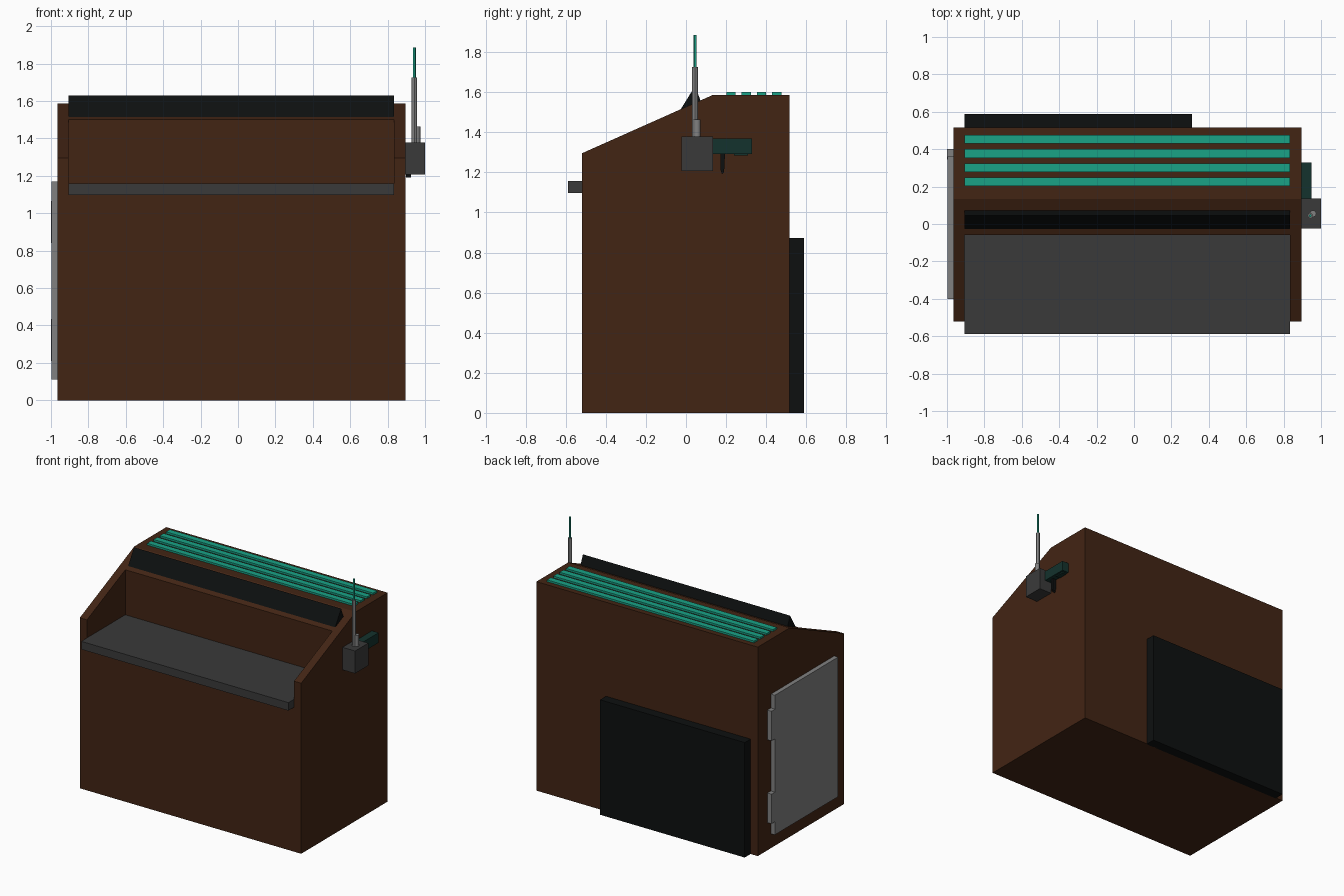
import bpy, bmesh
from mathutils import Vector

if "Cube" in bpy.data.objects:
    bpy.data.objects.remove(bpy.data.objects["Cube"])


def material(name, r, g, b):
    m = bpy.data.materials.new(name)
    m.diffuse_color = (r, g, b, 1)
    m.use_nodes = True
    m.node_tree.nodes["Principled BSDF"].inputs["Base Color"].default_value = m.diffuse_color
    return m


BROWN = material("brown_wood", 0.055, 0.018, 0.007)
TEAL = material("teal", 0.01, 0.36, 0.24)
DARK_TEAL = material("dark_teal", 0.007, 0.032, 0.026)
BLACK = material("black", 0.004, 0.005, 0.005)
DARK = material("dark_grey", 0.042, 0.042, 0.042)
GREY = material("mid_grey", 0.22, 0.22, 0.22)


def prism(name, profile, x0, x1, mat):
    """Extrude a (y, z) profile along x."""
    bm = bmesh.new()
    face = bm.faces.new([bm.verts.new((x0, y, z)) for y, z in profile])
    ext = bmesh.ops.extrude_face_region(bm, geom=[face])
    verts = [v for v in ext["geom"] if isinstance(v, bmesh.types.BMVert)]
    bmesh.ops.translate(bm, verts=verts, vec=Vector((x1 - x0, 0, 0)))
    bmesh.ops.recalc_face_normals(bm, faces=bm.faces)
    mesh = bpy.data.meshes.new(name)
    bm.to_mesh(mesh)
    bm.free()
    obj = bpy.data.objects.new(name, mesh)
    bpy.context.collection.objects.link(obj)
    if mat:
        mesh.materials.append(mat)
    return obj


def box(name, x, y, z, mat):
    return prism(name, [(y[0], z[0]), (y[1], z[0]), (y[1], z[1]), (y[0], z[1])], x[0], x[1], mat)


def rod(name, x, y, z0, z1, radius, mat):
    bpy.ops.mesh.primitive_cylinder_add(vertices=12, radius=radius, depth=z1 - z0,
                                        location=(x, y, (z0 + z1) / 2))
    obj = bpy.context.object
    obj.name = name
    obj.data.materials.append(mat)
    bpy.ops.object.shade_smooth_by_angle()


INNER = (-0.905, 0.835)   # span between the side walls

# cabinet body with sloped top, recess cut out above the tray
body = prism("cabinet_body", [(-0.52, 0), (0.517, 0), (0.517, 1.587), (0.135, 1.587), (-0.52, 1.295)],
             -0.965, 0.895, BROWN)
cutter = box("recess_cutter", INNER, (-0.8, -0.06), (1.1, 1.9), BROWN)
cutter.hide_render = True
mod = body.modifiers.new("recess", "BOOLEAN")
mod.operation = "DIFFERENCE"
mod.object = cutter
bpy.context.view_layer.objects.active = body
bpy.ops.object.modifier_apply(modifier="recess")
bpy.data.objects.remove(cutter)

# work tray and hood strip
box("work_tray", INNER, (-0.588, -0.06), (1.097, 1.158), DARK)
prism("hood_strip", [(-0.028, 1.512), (0.045, 1.63), (0.073, 1.557)], *INNER, BLACK)

# vent slats on the top
for i in range(4):
    y = 0.202 + i * 0.076
    box(f"top_slat_{i + 1}", INNER, (y, y + 0.046), (1.58, 1.601), TEAL)

# rear panel
box("rear_panel", (-0.905, 0.31), (0.51, 0.588), (0, 0.873), BLACK)

# side door with two hinges
box("side_door", (-0.998, -0.96), (-0.4, 0.36), (0.11, 1.17), GREY)
for i, z in enumerate((0.21, 0.84)):
    box(f"door_hinge_{i + 1}", (-1.0, -0.96), (0.345, 0.402), (z, z + 0.225), GREY)

# holder with handheld tool
box("tool_holder", (0.89, 1.0), (-0.023, 0.135), (1.207, 1.378), DARK)
box("tool_barrel", (0.89, 0.95), (0.13, 0.33), (1.293, 1.369), DARK_TEAL)
box("tool_guard", (0.9, 0.935), (0.24, 0.31), (1.284, 1.30), DARK_TEAL)
prism("tool_trigger", [(0.172, 1.3), (0.172, 1.215), (0.18, 1.19), (0.19, 1.2), (0.195, 1.3)],
      0.897, 0.925, BLACK)

# antenna
rod("antenna_stub", 0.957, 0.055, 1.37, 1.463, 0.018, GREY)
rod("antenna_mast", 0.943, 0.045, 1.37, 1.727, 0.0145, GREY)
rod("antenna_tip", 0.943, 0.045, 1.72, 1.886, 0.0075, TEAL)
